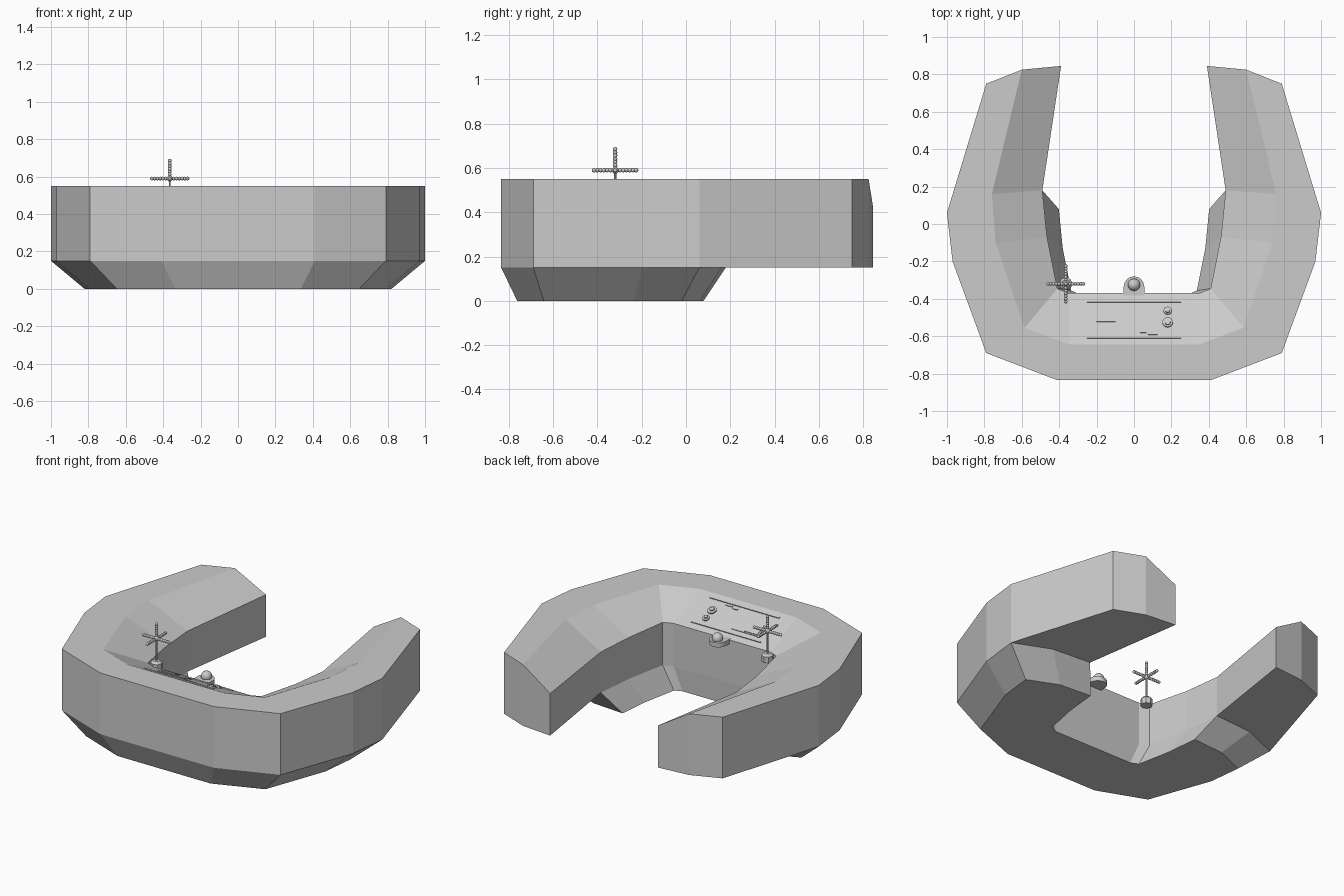
import bpy, bmesh, math
from mathutils import Vector, Matrix

if "Cube" in bpy.data.objects:
    bpy.data.objects.remove(bpy.data.objects["Cube"])

# stations from rear tip to front: outer, mid crease, inner (x, y), inner height
HALF = [((.79, .75), (.60, .825), (.39, .845), .425),
        ((1.0, .06), (.76, .16), (.49, .18), .415),
        ((.97, -.20), (.74, -.10), (.465, -.07), .42),
        ((.79, -.69), (.585, -.555), (.41, -.345), .43),
        ((.41, -.835), (.345, -.645), (.35, -.37), .43)]
TOP, SKIRT = .55, .15


def mirrored(st):
    return [tuple((-p[0], p[1]) for p in s[:3]) + (s[3],) for s in reversed(st)]


def mesh_object(name, bm):
    bmesh.ops.recalc_face_normals(bm, faces=bm.faces)
    me = bpy.data.meshes.new(name)
    bm.to_mesh(me)
    bm.free()
    ob = bpy.data.objects.new(name, me)
    bpy.context.collection.objects.link(ob)
    return ob


def loft(name, stations, ring, skip):
    """Bridge six-point rings (upper o,m,i then lower i,m,o); skip(seg, side) leaves a side open."""
    bm = bmesh.new()
    rings = [[bm.verts.new(p) for p in ring(s)] for s in stations]
    for k, (a, b) in enumerate(zip(rings, rings[1:])):
        for j in range(6):
            n = (j + 1) % 6
            if not skip(k, j):
                bm.faces.new((a[j], a[n], b[n], b[j]))
    for r in (rings[0], rings[-1]):
        bm.faces.new((r[0], r[1], r[4], r[5]))
        bm.faces.new((r[1], r[2], r[3], r[4]))
    return mesh_object(name, bm)


def body_ring(s):
    o, m, i, zi = s
    return [(*o, TOP), (*m, TOP), (*i, zi), (*i, SKIRT), (*m, SKIRT), (*o, SKIRT)]


def base_ring(s):
    def low(p):
        return (p[0] * .82, -.41 + (p[1] + .41) * .83, 0)
    o, m, i = s[:3]
    return [(*o, SKIRT), (*m, SKIRT), (*i, SKIRT), low(i), low(m), low(o)]


# horseshoe console and tapered plinth
full = HALF + mirrored(HALF)
loft("console_body", full, body_ring, lambda k, j: j in (3, 4) and k not in (0, 8))
inner = HALF[1:] + mirrored(HALF[1:])
loft("console_plinth", inner, base_ring, lambda k, j: j in (0, 1))

# control panel frame: points on the sloping front desk
SLOPE = -.12 / .275
TILT = Matrix.Rotation(math.atan(SLOPE), 4, 'X')


def on_panel(x, y, h=0):
    return Matrix.Translation((x, y, TOP + (y + .645) * SLOPE + h)) @ TILT


def box(name, mat, size):
    bm = bmesh.new()
    bmesh.ops.create_cube(bm, size=1, matrix=mat @ Matrix.Diagonal((*size, 1)))
    return mesh_object(name, bm)


def cyl(name, mat, r1, r2, depth, n=12):
    bm = bmesh.new()
    bmesh.ops.create_cone(bm, cap_ends=True, segments=n, radius1=r1, radius2=r2,
                          depth=depth, matrix=mat)
    return mesh_object(name, bm)


def ball(name, loc, r, u=16, v=10):
    bm = bmesh.new()
    bmesh.ops.create_uvsphere(bm, u_segments=u, v_segments=v, radius=r,
                              matrix=Matrix.Translation(loc))
    for f in bm.faces:
        f.smooth = True
    return mesh_object(name, bm)


# trim bars, screen, keys
for y in (-.415, -.608):
    box("panel_trim", on_panel(0, y), (.50, .010, .012))
box("screen_plate", on_panel(-.115, -.49), (.19, .10, .008))
box("screen", on_panel(-.15, -.487, .003), (.10, .08, .010))
box("key", on_panel(.05, -.58), (.035, .007, .010))
box("key", on_panel(.10, -.59), (.05, .007, .010))

# dials
for y, r in ((-.527, .028), (-.465, .022)):
    cyl("dial_rim", on_panel(.18, y), r, r, .016, 16)
    cyl("dial_knob", on_panel(.18, y, .008), r * .6, r * .5, .016, 16)

# rounded shelf with trackball at the inner edge
bm = bmesh.new()
outline = [(-.055, -.385)] + [(-.055 * math.cos(t * math.pi / 8), -.335 + .055 * math.sin(t * math.pi / 8))
                              for t in range(9)] + [(.055, -.385)]
face = bm.faces.new([bm.verts.new((x, y, .405)) for x, y in outline])
ext = bmesh.ops.extrude_face_region(bm, geom=[face])
bmesh.ops.translate(bm, vec=(0, 0, .03), verts=[e for e in ext['geom'] if isinstance(e, bmesh.types.BMVert)])
mesh_object("ball_shelf", bm)
ball("track_ball", (0, -.325, .445), .033)

# beaded star ornament on a small pedestal
C = Vector((-.365, -.32, .59))
cyl("star_pedestal", Matrix.Translation((C.x, C.y, .415)), .036, .036, .04, 8)
cyl("star_pedestal_cap", Matrix.Translation((C.x, C.y, .442)), .036, .022, .014, 8)
cyl("star_stem", Matrix.Translation((C.x, C.y, .51)), .005, .005, .14, 8)
ball("star_core", C, .016, 10, 6)
for axis in ((1, 0, 0), (-1, 0, 0), (0, 1, 0), (0, -1, 0), (0, 0, 1)):
    d = Vector(axis)
    rot = d.to_track_quat('Z', 'Y').to_matrix().to_4x4()
    cyl("star_rod", Matrix.Translation(C + d * .05) @ rot, .005, .005, .10, 8)
    for k in range(6):
        ball("star_bead", C + d * (.022 + .0146 * k), .010, 8, 6)
